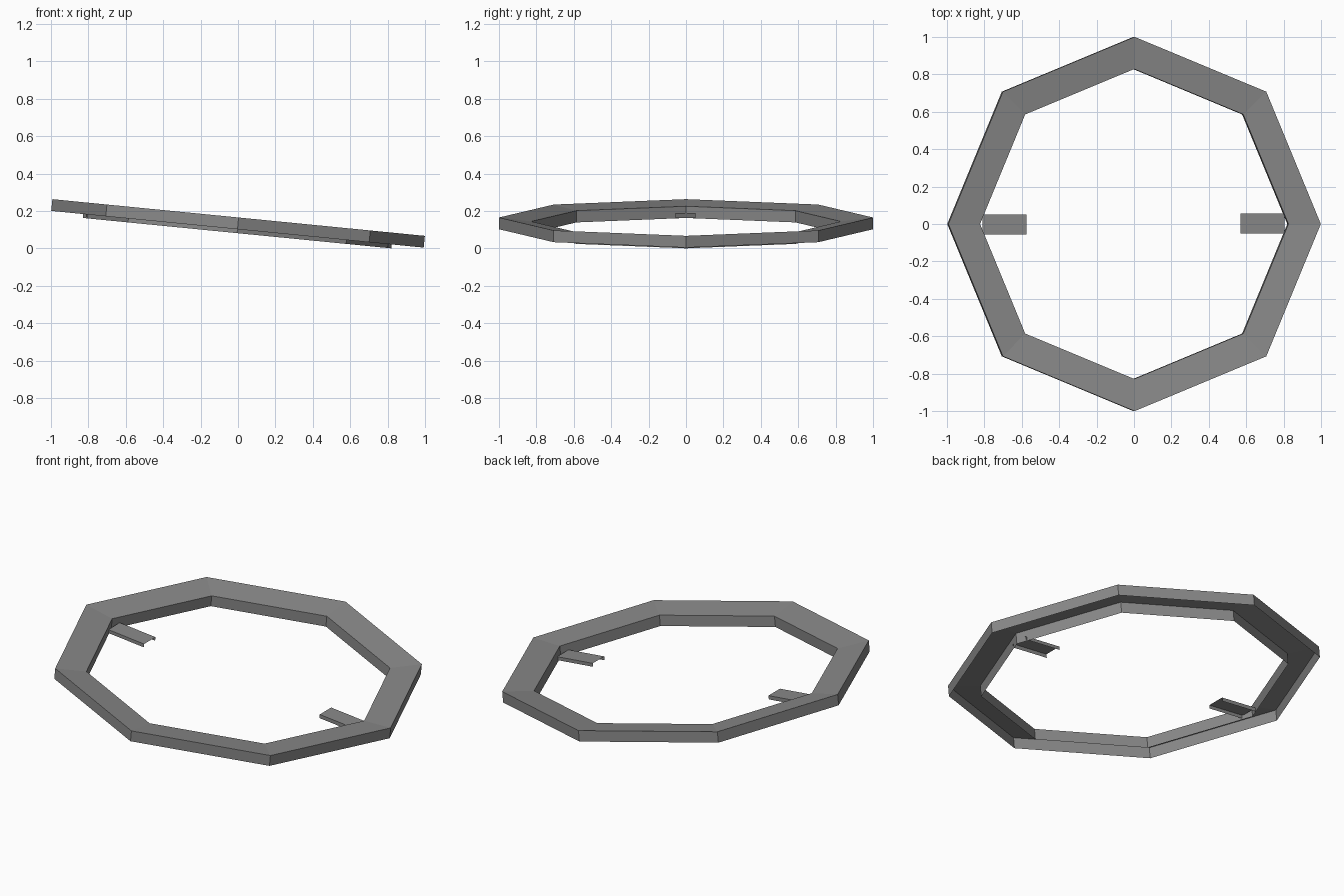
import bpy, bmesh, math
from mathutils import Matrix

if "Cube" in bpy.data.objects:
    bpy.data.objects.remove(bpy.data.objects["Cube"])

grey = bpy.data.materials.new("mid grey")
grey.diffuse_color = (0.25, 0.25, 0.25, 1)
grey.use_nodes = True
grey.node_tree.nodes["Principled BSDF"].inputs["Base Color"].default_value = grey.diffuse_color

# everything is built flat, then tipped down towards +x
TILT = Matrix.Translation((-0.013, 0, 0)) @ Matrix.Rotation(math.atan(0.0985), 4, 'Y')


def finish(name, bm, matrix):
    bm.transform(matrix)
    me = bpy.data.meshes.new(name)
    bm.to_mesh(me)
    bm.free()
    me.materials.append(grey)
    ob = bpy.data.objects.new(name, me)
    bpy.context.collection.objects.link(ob)
    return ob


# octagonal ring: thin open-bottomed channel whose top dips inwards
profile = [(1.0, 0.103), (1.0, 0.166), (0.828, 0.145), (0.828, 0.082)]
bm = bmesh.new()
rows = []
for i in range(8):
    a = i * math.pi / 4
    rows.append([bm.verts.new((r * math.cos(a), r * math.sin(a), z)) for r, z in profile])
for i in range(8):
    p, q = rows[i], rows[(i + 1) % 8]
    for k in range(3):
        bm.faces.new((p[k], q[k], q[k + 1], p[k + 1]))
finish("ring_channel", bm, TILT)

# two small channel tabs pointing inwards, second is a half-turn copy
section = [(-0.057, 0.088), (-0.057, 0.108), (0.05, 0.108), (0.05, 0.086)]
for name, turn in (("left_tab", 0), ("right_tab", math.pi)):
    bm = bmesh.new()
    a, b = [[bm.verts.new((x, y, z)) for y, z in section] for x in (-0.81, -0.575)]
    for k in range(3):
        bm.faces.new((a[k], b[k], b[k + 1], a[k + 1]))
    finish(name, bm, TILT @ Matrix.Rotation(turn, 4, 'Z'))
